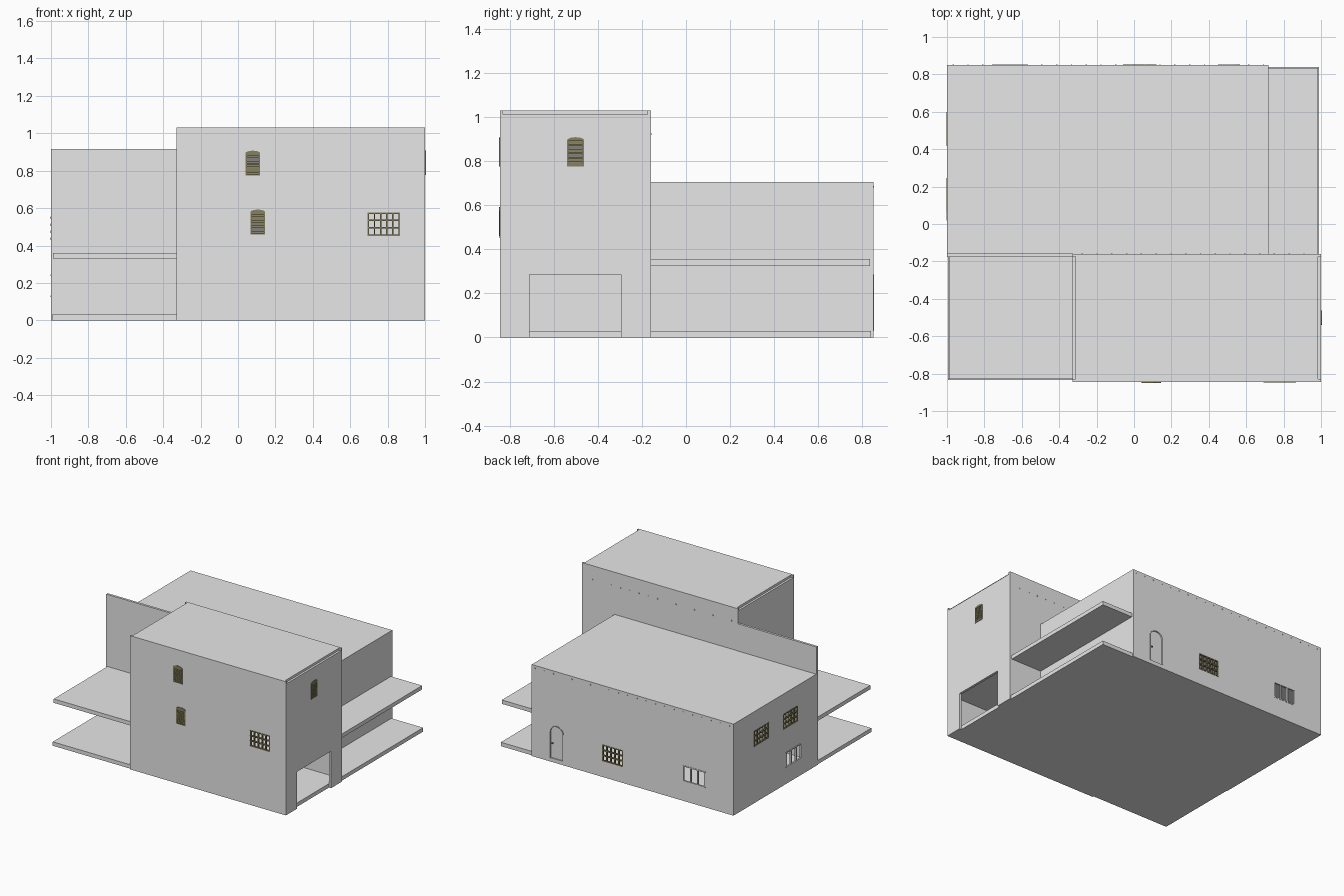
import bpy, bmesh, math
from mathutils import Vector

if "Cube" in bpy.data.objects:
    bpy.data.objects.remove(bpy.data.objects["Cube"])

T = 0.018  # wall thickness


def material(name, rgb):
    m = bpy.data.materials.new(name)
    m.diffuse_color = (*rgb, 1)
    m.use_nodes = True
    m.node_tree.nodes["Principled BSDF"].inputs["Base Color"].default_value = m.diffuse_color
    return m


GREY = material("plaster grey", (0.8, 0.8, 0.8))
OLIVE = material("olive wood", (0.24, 0.22, 0.11))

# Outer wall planes: map (along wall, outward depth, height) to world space
WALLS = {
    "front": lambda u, d, z: (u, -0.845 - d, z),
    "back": lambda u, d, z: (u, 0.85 + d, z),
    "right": lambda u, d, z: (1 + d, u, z),
    "left": lambda u, d, z: (-1 - d, u, z),
    "tower_back": lambda u, d, z: (u, -0.16 + d, z),
}


def make_object(name, bm, mat):
    bmesh.ops.recalc_face_normals(bm, faces=bm.faces[:])
    me = bpy.data.meshes.new(name)
    bm.to_mesh(me)
    bm.free()
    me.materials.append(mat)
    ob = bpy.data.objects.new(name, me)
    bpy.context.collection.objects.link(ob)
    return ob


def add_prism(bm, wall, pts, d0, d1):
    f = WALLS[wall]
    a = [bm.verts.new(f(u, d0, z)) for u, z in pts]
    b = [bm.verts.new(f(u, d1, z)) for u, z in pts]
    bm.faces.new(a)
    bm.faces.new(b[::-1])
    n = len(pts)
    for i in range(n):
        j = (i + 1) % n
        bm.faces.new((a[i], b[i], b[j], a[j]))


def rect(u0, u1, z0, z1):
    return [(u0, z0), (u1, z0), (u1, z1), (u0, z1)]


def arch(u0, u1, z0, z1, rise, n=10):
    c, h = (u0 + u1) / 2, (u1 - u0) / 2
    top = [(c + h * math.cos(math.pi * i / n),
            z1 - rise + rise * math.sin(math.pi * i / n)) for i in range(n + 1)]
    return [(u0, z0), (u1, z0)] + top


def box(name, x0, x1, y0, y1, z0, z1, mat=GREY):
    bm = bmesh.new()
    bmesh.ops.create_cube(bm, size=1)
    for v in bm.verts:
        v.co = Vector(((x0 + x1) / 2 + v.co.x * (x1 - x0),
                       (y0 + y1) / 2 + v.co.y * (y1 - y0),
                       (z0 + z1) / 2 + v.co.z * (z1 - z0)))
    return make_object(name, bm, mat)


def cut(target, cutter):
    mod = target.modifiers.new("cut", "BOOLEAN")
    mod.operation, mod.solver, mod.object = "DIFFERENCE", "EXACT", cutter
    bpy.context.view_layer.objects.active = target
    bpy.ops.object.modifier_apply(modifier=mod.name)
    bpy.data.objects.remove(cutter)


def cut_shape(target, wall, pts, depth=0.03):
    bm = bmesh.new()
    add_prism(bm, wall, pts, -depth, 0.03)
    cut(target, make_object("cutter", bm, GREY))


# Tower shell with three rooms and lowered side parapets
tower = box("tower", -0.33, 1, -0.845, -0.16, 0, 1.03)
for z0, z1 in ((0.03, 0.325), (0.355, 0.675), (0.705, 1.0)):
    cut(tower, box("room", -0.33 + T, 1 - T, -0.845 + T, -0.16 - T, z0, z1))
for x0, x1 in ((-0.4, -0.33 + T - 0.002), (1 - T + 0.002, 1.1)):
    cut(tower, box("notch", x0, x1, -0.83, -0.175, 1.012, 1.1))

# Rear block shell with two rooms
block = box("rear_block", -1, 0.72, -0.17, 0.85, 0, 0.705)
for z0, z1 in ((0.03, 0.325), (0.355, 0.675)):
    cut(block, box("room", -1 + T, 0.72 - T, -0.158, 0.85 - T, z0, z1))

# Tall screen wall and terrace slabs
box("screen_wall", -1, -0.325, -0.176, -0.158, 0, 0.915)
box("left_ground_slab", -0.995, -0.325, -0.835, -0.165, 0, 0.03)
box("left_balcony_slab", -0.99, -0.325, -0.83, -0.165, 0.33, 0.36)
box("right_ground_slab", 0.715, 0.99, -0.165, 0.84, 0, 0.03)
box("right_balcony_slab", 0.715, 0.985, -0.165, 0.835, 0.325, 0.355)

# Garage opening
cut_shape(tower, "right", rect(-0.71, -0.295, -0.05, 0.285), T)


# Louvred shutters in arched openings
def shutter(wall, u0, u1, z0, z1):
    rise = 0.014
    cut_shape(tower, wall, arch(u0, u1, z0, z1, rise))
    bm = bmesh.new()
    d0, d1, w = -0.012, 0.004, 0.007
    spring = z1 - rise
    add_prism(bm, wall, rect(u0, u0 + w, z0, spring), d0, d1)
    add_prism(bm, wall, rect(u1 - w, u1, z0, spring), d0, d1)
    add_prism(bm, wall, rect(u0, u1, z0, z0 + w), d0, d1)
    add_prism(bm, wall, arch(u0, u1, spring - 0.004, z1, rise), d0, d1)
    n = 9
    pitch = (spring - 0.004 - z0 - w) / n
    for i in range(n):
        z = z0 + w + pitch * (i + 0.14)
        add_prism(bm, wall, rect(u0 + w, u1 - w, z, z + pitch * 0.8), -0.006, 0.001)
    make_object("shutter", bm, OLIVE)


shutter("front", 0.04, 0.118, 0.775, 0.907)
shutter("front", 0.066, 0.145, 0.46, 0.592)
shutter("right", -0.54, -0.463, 0.777, 0.909)


# Rectangular windows: frame and bars around open panes
def window(name, target, wall, u0, u1, z0, z1, cols, rows, mat, w):
    cut_shape(target, wall, rect(u0, u1, z0, z1))
    bm = bmesh.new()
    for i in range(cols + 1):
        u = u0 + (u1 - u0 - w) * i / cols
        add_prism(bm, wall, rect(u, u + w, z0, z1), -0.012, 0.001)
    for i in range(rows + 1):
        z = z0 + (z1 - z0 - w) * i / rows
        add_prism(bm, wall, rect(u0, u1, z, z + w), -0.011, 0.002)
    make_object(name, bm, mat)


for target, wall, u0, u1, z0, z1 in (
        (tower, "front", 0.693, 0.865, 0.452, 0.577),
        (block, "back", -0.06, 0.12, 0.122, 0.25),
        (block, "left", 0.418, 0.598, 0.435, 0.556),
        (block, "left", 0.067, 0.247, 0.43, 0.55)):
    window("lattice_window", target, wall, u0, u1, z0, z1, 5, 3, OLIVE, 0.008)
window("plain_window", block, "back", -0.76, -0.567, 0.148, 0.275, 3, 1, GREY, 0.009)
window("plain_window", block, "left", 0.02, 0.21, 0.124, 0.245, 3, 1, GREY, 0.009)

# Arched back door: recessed leaf, raised surround and knob
cut_shape(block, "back", arch(0.455, 0.56, 0.03, 0.28, 0.045), 0.008)
bm = bmesh.new()
outer, inner = arch(0.449, 0.566, 0.03, 0.286, 0.05), arch(0.455, 0.56, 0.03, 0.28, 0.045)
for i in range(1, len(outer) - 1):
    add_prism(bm, "back", [outer[i], outer[i + 1], inner[i + 1], inner[i]], -0.002, 0.003)
add_prism(bm, "back", [outer[-1], outer[0], inner[0], inner[-1]], -0.002, 0.003)
make_object("door_surround", bm, GREY)
bm = bmesh.new()
add_prism(bm, "back", rect(0.542, 0.55, 0.14, 0.148), -0.01, 0.003)
make_object("door_knob", bm, OLIVE)

# Rows of tiny drain spouts below the roofs
for name, wall, start, count, z in (("block_spouts", "back", -0.97, 22, 0.68),
                                    ("tower_spouts", "tower_back", -0.28, 16, 0.92)):
    bm = bmesh.new()
    for i in range(count):
        u = start + 0.079 * i
        add_prism(bm, wall, rect(u, u + 0.007, z, z + 0.007), -0.004, 0.003)
    make_object(name, bm, GREY)
